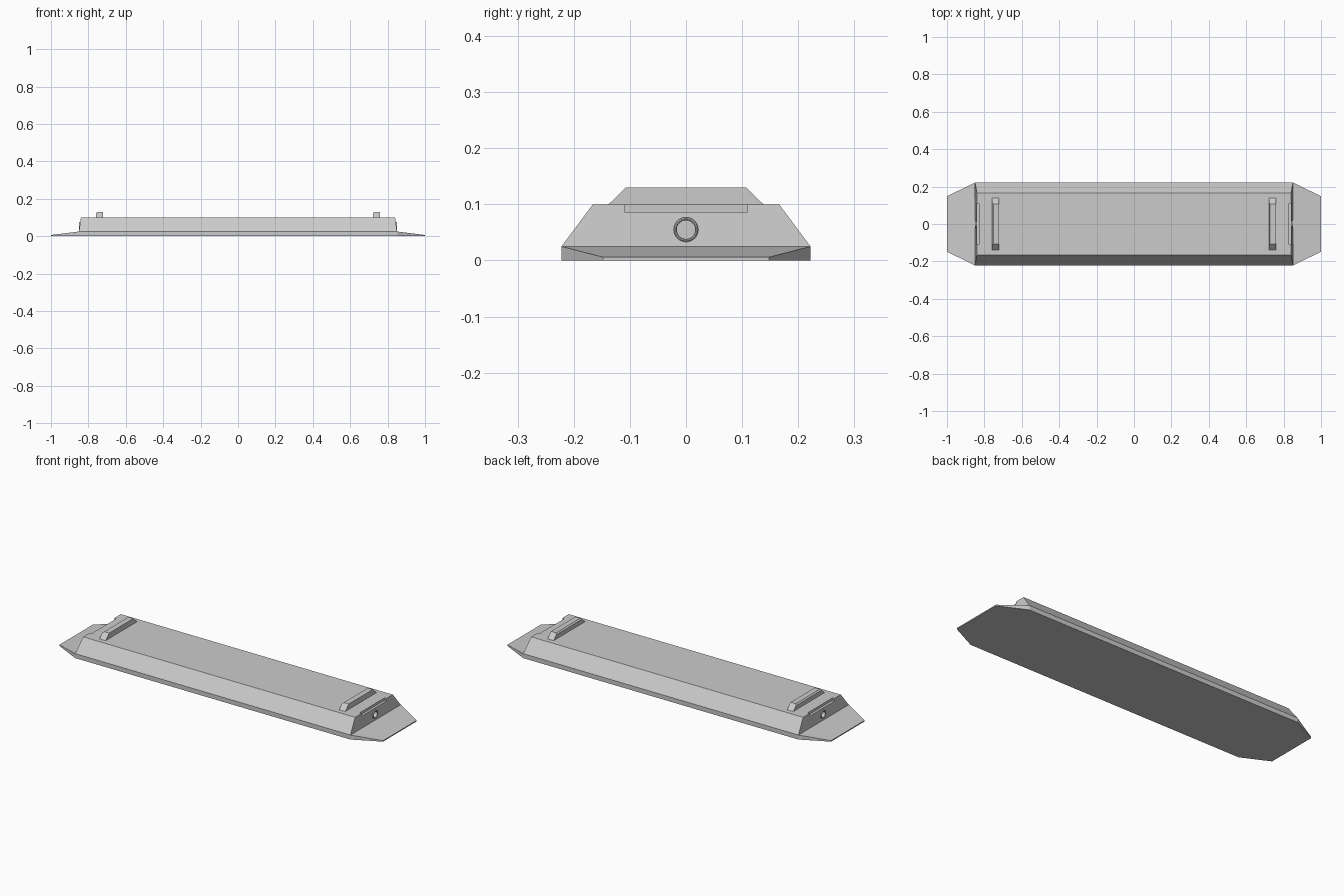
import bpy, bmesh, math
from mathutils import Matrix

if "Cube" in bpy.data.objects:
    bpy.data.objects.remove(bpy.data.objects["Cube"])


def mesh_object(name, bm):
    bmesh.ops.recalc_face_normals(bm, faces=bm.faces)
    me = bpy.data.meshes.new(name)
    bm.to_mesh(me)
    bm.free()
    ob = bpy.data.objects.new(name, me)
    bpy.context.collection.objects.link(ob)
    return ob


def loft(name, rings):
    """Skin a solid through matching closed rings of points."""
    bm = bmesh.new()
    loops = [[bm.verts.new(p) for p in r] for r in rings]
    n = len(loops[0])
    for a, b in zip(loops, loops[1:]):
        for i in range(n):
            j = (i + 1) % n
            bm.faces.new((a[i], a[j], b[j], b[i]))
    bm.faces.new(loops[0])
    bm.faces.new(loops[-1])
    return mesh_object(name, bm)


def cut(target, cutter):
    m = target.modifiers.new("cut", 'BOOLEAN')
    m.object = cutter
    m.solver = 'EXACT'
    cutter.hide_render = True
    cutter.hide_viewport = True


def cylinder(name, x, z, r, depth):
    bm = bmesh.new()
    bmesh.ops.create_cone(bm, cap_ends=True, segments=24, radius1=r, radius2=r, depth=depth,
                          matrix=Matrix.Translation((x, 0, z)) @ Matrix.Rotation(math.pi / 2, 4, 'Y'))
    return mesh_object(name, bm)


W, TW, LIP, H = 0.222, 0.166, 0.025, 0.1
SECTION = [(-W, 0), (W, 0), (W, LIP), (TW, H), (-TW, H), (-W, LIP)]

# Long trapezoidal body
loft("body", [[(x, y, z) for y, z in SECTION] for x in (-0.81, 0.81)])

for side, s in (("left", -1), ("right", 1)):
    # End cap with leaning end wall
    cap = loft(side + "_end_cap", [
        [(s * 0.81, y, z) for y, z in SECTION],
        [(s * (0.85 if z < H else 0.84), y, z) for y, z in SECTION]])

    # Shallow notch in the top edge of the cap
    bm = bmesh.new()
    bmesh.ops.create_cube(bm, size=1, matrix=Matrix.Translation((s * 0.85, 0, 0.1))
                          @ Matrix.Diagonal((0.044, 0.22, 0.028, 1)))
    cut(cap, mesh_object(side + "_notch_cutter", bm))

    # Round socket and its collar
    cut(cap, cylinder(side + "_socket_cutter", s * 0.845, 0.055, 0.017, 0.036))
    bm = bmesh.new()
    rings = []
    for x, r in ((0.835, 0.022), (0.849, 0.022), (0.851, 0.020), (0.851, 0.018),
                 (0.849, 0.0165), (0.835, 0.0165)):
        rings.append([bm.verts.new((s * x, r * math.cos(a), 0.055 + r * math.sin(a)))
                      for a in (i * math.tau / 24 for i in range(24))])
    for a, b in zip(rings, rings[1:] + rings[:1]):
        for i in range(24):
            j = (i + 1) % 24
            bm.faces.new((a[i], a[j], b[j], b[i]))
    mesh_object(side + "_socket_collar", bm)

    # Tapered end ramp
    loft(side + "_ramp", [
        [(s * x, -w, 0), (s * x, w, 0), (s * x, w, h), (s * x, -w, h)]
        for x, w, h in ((0.85, W, LIP), (1.0, 0.148, 0.006))])

    # Raised crossbar with sloping ends and bevelled top edge
    loft(side + "_crossbar", [
        [(s * 0.74 + dx, e * (0.138 - (z - H) * 1.03), z)
         for dx, z in ((-0.019, H), (0.019, H), (0.019, 0.13), (-0.012, 0.13), (-0.019, 0.123))]
        for e in (-1, 1)])
